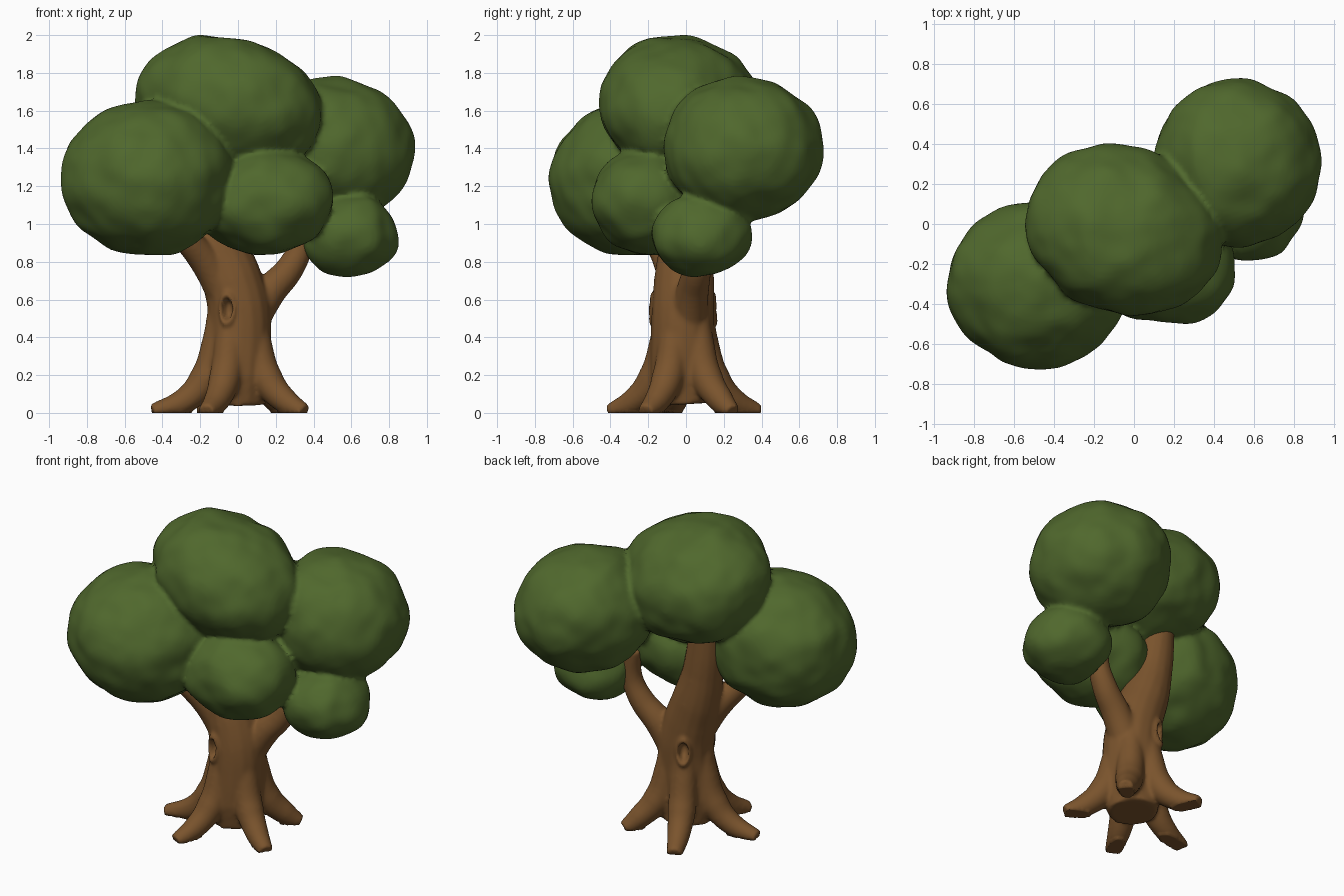
import bpy, bmesh, math
from mathutils import Vector, Euler, noise

if "Cube" in bpy.data.objects:
    bpy.data.objects.remove(bpy.data.objects["Cube"])


def material(name, rgb):
    m = bpy.data.materials.new(name)
    m.diffuse_color = (*rgb, 1)
    m.use_nodes = True
    m.node_tree.nodes["Principled BSDF"].inputs["Base Color"].default_value = m.diffuse_color
    return m


bark = material("bark brown", (0.195, 0.088, 0.026))
leaf = material("leaf green", (0.080, 0.138, 0.026))


def activate(ob):
    bpy.ops.object.select_all(action='DESELECT')
    ob.select_set(True)
    bpy.context.view_layer.objects.active = ob


def fuse(ob, voxel, smooth):
    """Merge overlapping volumes into one soft skin."""
    activate(ob)
    r = ob.modifiers.new("fuse", 'REMESH')
    r.mode, r.voxel_size = 'VOXEL', voxel
    s = ob.modifiers.new("soften", 'SMOOTH')
    s.factor, s.iterations = 0.5, smooth
    for name in ("fuse", "soften"):
        bpy.ops.object.modifier_apply(modifier=name)


def finish(ob, mat):
    ob.data.materials.clear()
    ob.data.materials.append(mat)
    activate(ob)
    bpy.ops.object.shade_smooth()


# Trunk, branches and roots: tapered curves, points are (x, y, z, radius)
paths = [
    [(0, -.01, .045, .15), (0, -.02, .2, .172), (.01, -.02, .4, .168), (0.005, -.015, .55, .167),
     (-.03, -.01, .7, .16), (-.08, 0, .85, .147), (-.13, .01, 1.05, .122), (-.17, .02, 1.4, .10)],
    [(.06, .01, .48, .10), (.17, .035, .645, .087), (.275, .06, .765, .075), (.335, .075, .9, .063), (.33, .09, 1.1, .057)],
    [(-.05, -.03, .60, .10), (-.17, -.09, .80, .085), (-.28, -.16, .93, .07), (-.38, -.22, 1.06, .06)],
]
for x, y in [(-.165, -.385), (.345, -.20), (.265, .25), (-.18, .385), (-.445, -.08)]:
    length = math.hypot(x, y)
    cx, cy = x / length, y / length
    prof = [(.085, .60, .07), (.115, .36, .082), (.18, .175, .085), (.28, .07, .07), (length + .005, 0, .048)]
    paths.append([(cx * r, cy * r - .01, z, rad) for r, z, rad in prof])

cu = bpy.data.curves.new("trunk", 'CURVE')
cu.dimensions, cu.bevel_depth, cu.bevel_resolution = '3D', 1.0, 6
cu.use_fill_caps, cu.resolution_u = True, 8
for path in paths:
    sp = cu.splines.new('BEZIER')
    sp.bezier_points.add(len(path) - 1)
    for bp, (x, y, z, r) in zip(sp.bezier_points, path):
        bp.co, bp.radius = (x, y, z), r
        bp.handle_left_type = bp.handle_right_type = 'AUTO'
trunk = bpy.data.objects.new("trunk", cu)
bpy.context.collection.objects.link(trunk)
activate(trunk)
bpy.ops.object.convert(target='MESH')
trunk = bpy.context.view_layer.objects.active
for v in trunk.data.vertices:
    v.co.z = max(v.co.z, 0)
fuse(trunk, 0.012, 8)

# Knot holes: a raised oval lip around a dent, front and back
for ang, pos in [(-108, (-.06, -.175, .55)), (118, (-.08, .145, .55))]:
    out = Vector((math.cos(math.radians(ang)), math.sin(math.radians(ang)), 0))
    side = Vector((-out.y, out.x, 0))
    for v in trunk.data.vertices:
        d = v.co - Vector(pos)
        if abs(d.dot(out)) < .09:
            q = math.hypot(d.dot(side) / .031, d.z / .06)
            lip = .02 * math.exp(-((q - 1.25) / .35) ** 2)
            dent = .045 * max(0, 1 - q ** 3)
            v.co += out * (lip - dent)
for v in trunk.data.vertices:
    v.co.z = 0 if v.co.z < .01 else v.co.z
finish(trunk, bark)

# Foliage: lumpy ellipsoids as (centre, radii, tilt in degrees) fused together
blobs = [
    ((-.48, -.30, 1.24), (.455, .42, .41), (0, 0, 0)),
    ((-.05, -.03, 1.62), (.503, .425, .37), (-20, 10, -18)),
    ((.515, .305, 1.402), (.42, .42, .378), (0, 18, 0)),
    ((.145, -.195, 1.12), (.375, .305, .275), (0, -5, -10)),
    ((.59, .08, .94), (.262, .262, .222), (0, 0, 0)),
]
bm = bmesh.new()
for i, (c, rad, tilt) in enumerate(blobs):
    rot = Euler([math.radians(a) for a in tilt]).to_matrix()
    for v in bmesh.ops.create_icosphere(bm, subdivisions=5, radius=1)['verts']:
        p = Vector([a * b for a, b in zip(v.co, rad)])
        lump = .022 * noise.noise(p * 5 + Vector((7.3 * i, 2.1, 4.7))) + .008 * noise.noise(p * 10)
        v.co = Vector(c) + rot @ (p + v.co * lump)
me = bpy.data.meshes.new("foliage")
bm.to_mesh(me)
bm.free()
foliage = bpy.data.objects.new("foliage", me)
bpy.context.collection.objects.link(foliage)
fuse(foliage, 0.016, 1)
top = max(v.co.z for v in foliage.data.vertices)
for v in foliage.data.vertices:  # settle the crown at exactly two units
    v.co.z += (2 - top) * max(0, v.co.z - 1.2) / (top - 1.2)
finish(foliage, leaf)
